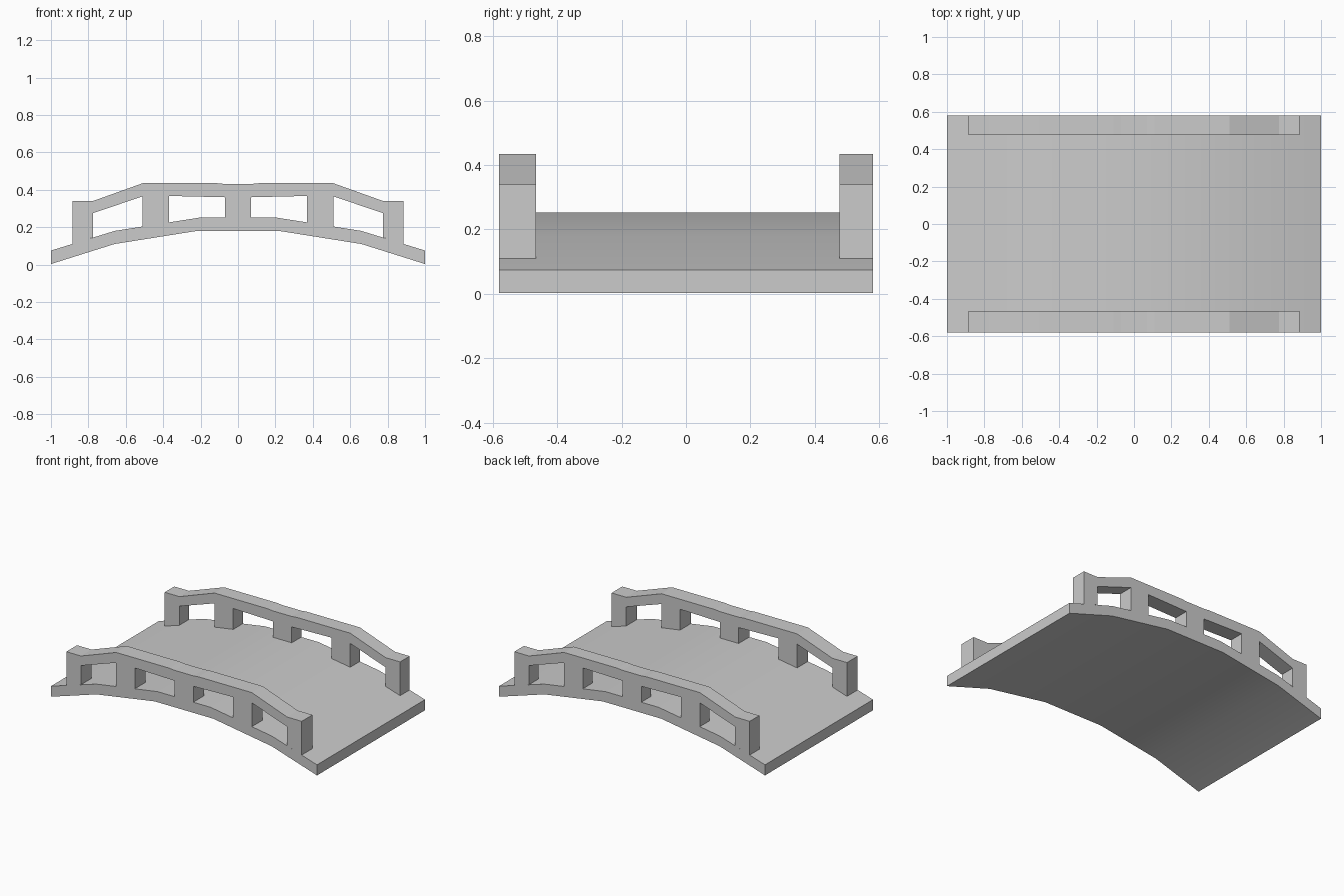
import bpy, bmesh, math

if "Cube" in bpy.data.objects:
    bpy.data.objects.remove(bpy.data.objects["Cube"])


def extrude_profile(name, quads, y0, y1):
    """Solid made from (x, z) faces in the front plane, extruded along y."""
    bm = bmesh.new()
    for pts in quads:
        bm.faces.new([bm.verts.new((x, y0, z)) for x, z in pts])
    bmesh.ops.remove_doubles(bm, verts=bm.verts, dist=1e-4)
    ret = bmesh.ops.extrude_face_region(bm, geom=bm.faces[:], use_keep_orig=True)
    moved = [v for v in ret["geom"] if isinstance(v, bmesh.types.BMVert)]
    bmesh.ops.translate(bm, verts=moved, vec=(0, y1 - y0, 0))
    bmesh.ops.recalc_face_normals(bm, faces=bm.faces)
    # merge coplanar strips into clean flat faces
    bmesh.ops.dissolve_limit(bm, angle_limit=math.radians(0.5),
                             verts=bm.verts, edges=bm.edges)
    me = bpy.data.meshes.new(name)
    bm.to_mesh(me)
    bm.free()
    ob = bpy.data.objects.new(name, me)
    bpy.context.collection.objects.link(ob)
    return ob


def mirrored(half):
    return half + [(-p[0], *p[1:]) for p in reversed(half)]


# Arched deck
bottom = mirrored([(-1, 0.003), (-0.66, 0.11), (-0.22, 0.18)])
top = mirrored([(-1, 0.075), (-0.66, 0.18), (-0.2, 0.252)])
deck = extrude_profile("deck", [bottom + top[::-1]], -0.58, 0.58)
deck.data.shade_smooth()
deck.data.set_sharp_from_angle(angle=math.radians(30))

# Railings: columns of (x, deck height, handrail underside, handrail top)
cols = mirrored([
    (-0.885, 0.11, 0.24, 0.34), (-0.775, 0.145, 0.275, 0.34),
    (-0.51, 0.2035, 0.365, 0.435), (-0.37, 0.225, 0.367, 0.435),
    (-0.11, 0.252, 0.361, 0.435), (-0.07, 0.252, 0.36, 0.431)])
posts = {0, 2, 5, 8, 10}
quads = []
for i, (a, b) in enumerate(zip(cols, cols[1:])):
    quads.append([(a[0], a[2]), (b[0], b[2]), (b[0], b[3]), (a[0], a[3])])
    if i in posts:
        quads.append([(a[0], a[1]), (b[0], b[1]), (b[0], b[2]), (a[0], a[2])])
extrude_profile("front_railing", quads, -0.58, -0.465)
extrude_profile("back_railing", quads, 0.477, 0.58)
